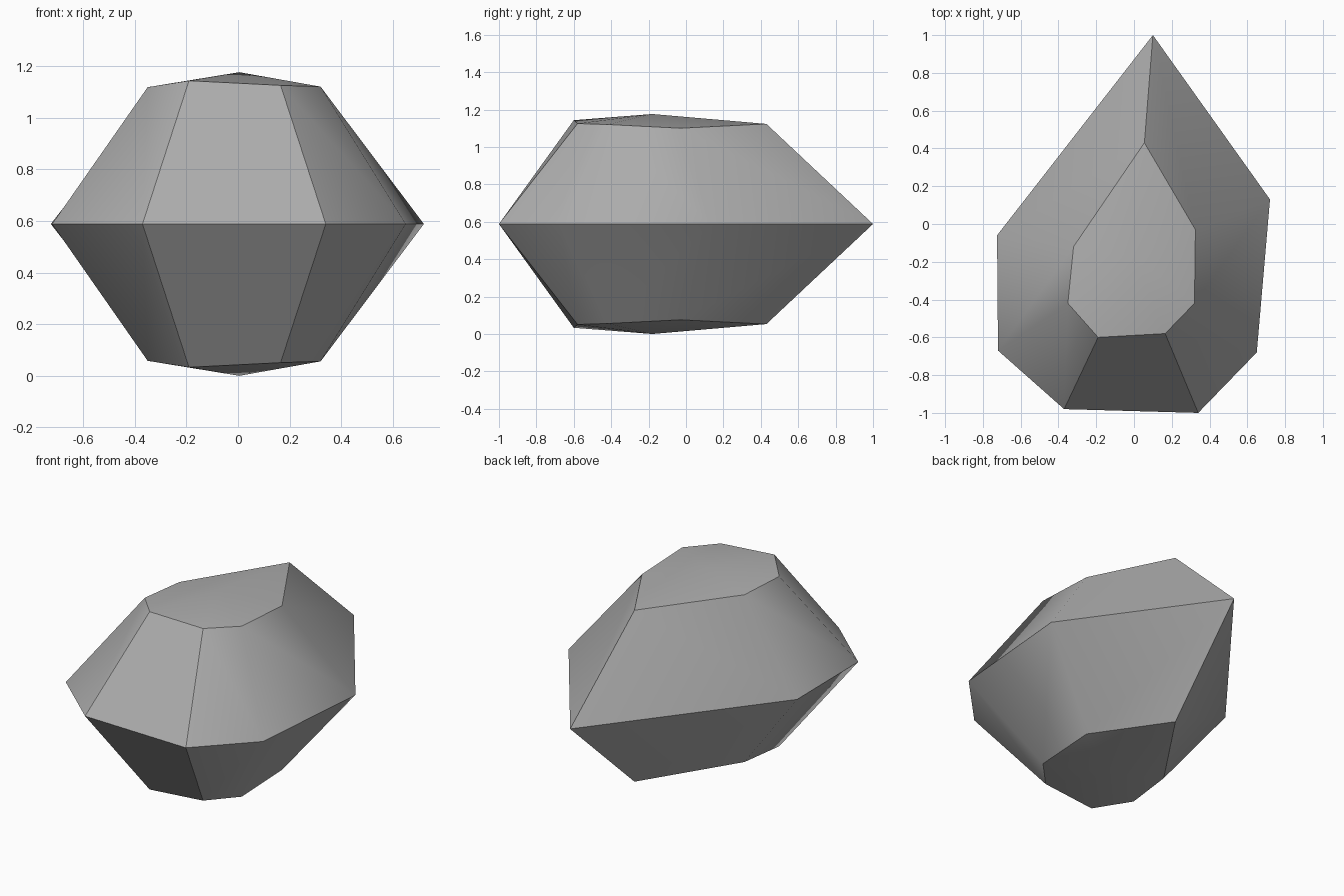
import bpy
import bmesh

cube = bpy.data.objects.get("Cube")
if cube:
    bpy.data.objects.remove(cube, do_unlink=True)

MIDDLE = 0.588

# Widest outline, from the pointed back round the left side
girdle = [(0.10, 1.0), (0.72, 0.13), (0.65, -0.68), (0.34, -1.0),
          (-0.37, -0.98), (-0.72, -0.67), (-0.725, -0.06)]
# Outline of the cap, with height above the girdle
cap = [(0.055, 0.43, 0.535), (0.325, -0.03, 0.512), (0.32, -0.42, 0.532),
       (0.165, -0.58, 0.537), (-0.19, -0.60, 0.555), (-0.35, -0.42, 0.530),
       (-0.32, -0.12, 0.522)]
peak = (0.005, -0.18, 0.588)
CREASED_CORNERS = (0, 3, 4)

grey = bpy.data.materials.new("stone grey")
grey.use_nodes = True
colour = (0.42, 0.42, 0.42, 1)
grey.diffuse_color = colour
grey.node_tree.nodes["Principled BSDF"].inputs["Base Color"].default_value = colour

bm = bmesh.new()
belt = [bm.verts.new((x, y, MIDDLE)) for x, y in girdle]
count = len(belt)


def add_half(side):
    """Sloping facets and shallow cap, above (1) or below (-1) the girdle."""
    rim = [bm.verts.new((x, y, MIDDLE + side * h)) for x, y, h in cap]
    top = bm.verts.new((peak[0], peak[1], MIDDLE + side * peak[2]))
    for i in range(count):
        j = (i + 1) % count
        bm.faces.new((belt[i], belt[j], rim[j], rim[i]))
        bm.faces.new((rim[i], rim[j], top))
    # Crisp edges round the cap and on the main corners
    for i in range(count):
        bm.edges.get((rim[i], rim[(i + 1) % count])).smooth = False
        if i in CREASED_CORNERS:
            bm.edges.get((belt[i], rim[i])).smooth = False


add_half(1)
add_half(-1)
for i in range(count):
    bm.edges.get((belt[i], belt[(i + 1) % count])).smooth = False

bmesh.ops.recalc_face_normals(bm, faces=bm.faces)
for face in bm.faces:
    face.smooth = True

mesh = bpy.data.meshes.new("faceted_stone")
bm.to_mesh(mesh)
bm.free()
mesh.materials.append(grey)
stone = bpy.data.objects.new("faceted_stone", mesh)
bpy.context.collection.objects.link(stone)
